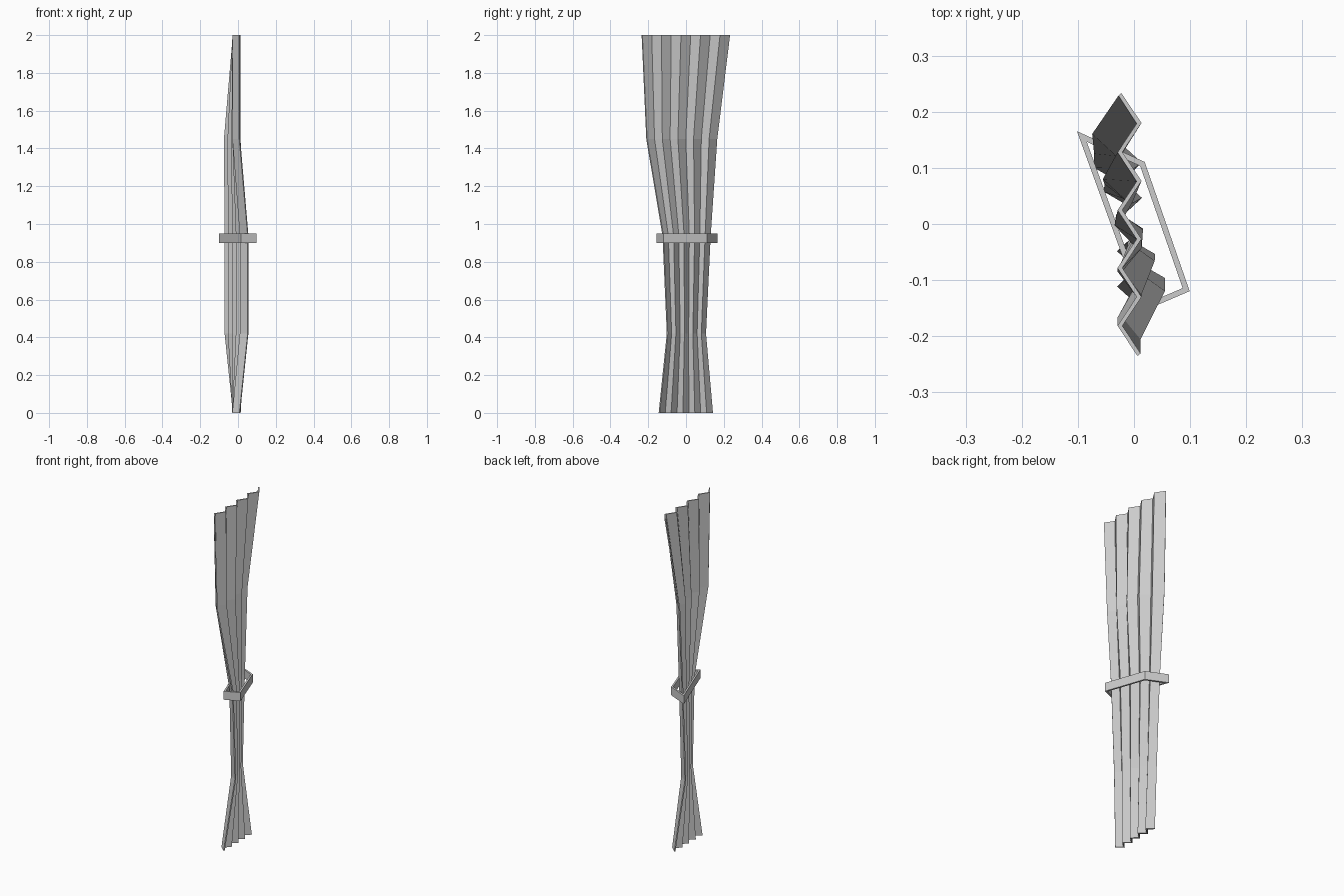
import bpy, bmesh

if "Cube" in bpy.data.objects:
    bpy.data.objects.remove(bpy.data.objects["Cube"])


def make_object(name, rows, closed, thickness):
    """Loft rows of points into a sheet and thicken it."""
    bm = bmesh.new()
    grid = [[bm.verts.new(p) for p in row] for row in rows]
    n = len(rows[0])
    for a, b in zip(grid, grid[1:]):
        for i in range(n if closed else n - 1):
            j = (i + 1) % n
            bm.faces.new((a[i], a[j], b[j], b[i]))
    bmesh.ops.recalc_face_normals(bm, faces=bm.faces)
    mesh = bpy.data.meshes.new(name)
    bm.to_mesh(mesh)
    bm.free()
    obj = bpy.data.objects.new(name, mesh)
    bpy.context.collection.objects.link(obj)
    mod = obj.modifiers.new("thickness", 'SOLIDIFY')
    mod.thickness = thickness
    mod.offset = 0
    mod.use_even_offset = True
    return obj


# Curtain: zigzag pleats, gathered and twisted at the waist
# height, y at far end, y at near end, twist of far half, twist of near half, fold depth
LEVELS = [
    (0.00, 0.140, -0.142, 0.0, 0.0, 0.017),
    (0.42, 0.103, -0.099, 1.0, 1.0, 0.014),
    (0.94, 0.128, -0.122, 1.0, 1.0, 0.014),
    (1.45, 0.163, -0.208, 1.0, 0.0, 0.017),
    (2.00, 0.231, -0.233, 0.0, 0.0, 0.017),
]
FOLDS = 9
rows = []
for z, y0, y1, far, near, depth in LEVELS:
    row = []
    for i in range(FOLDS + 1):
        t = i / FOLDS
        lean = (t - 0.5) * 0.094
        x = -0.008 + lean * (far if t < 0.5 else near)
        x += depth if i % 2 else -depth
        row.append((x, y0 + (y1 - y0) * t, z))
    rows.append(row)
make_object("curtain", rows, False, 0.007)

# Tie band: four-sided loop around the waist
CORNERS = [(-0.093, 0.156), (0.015, 0.107), (0.093, -0.117), (0.018, -0.149)]
make_object("tie_band", [[(x, y, z) for x, y in CORNERS] for z in (0.90, 0.95)], True, 0.01)
